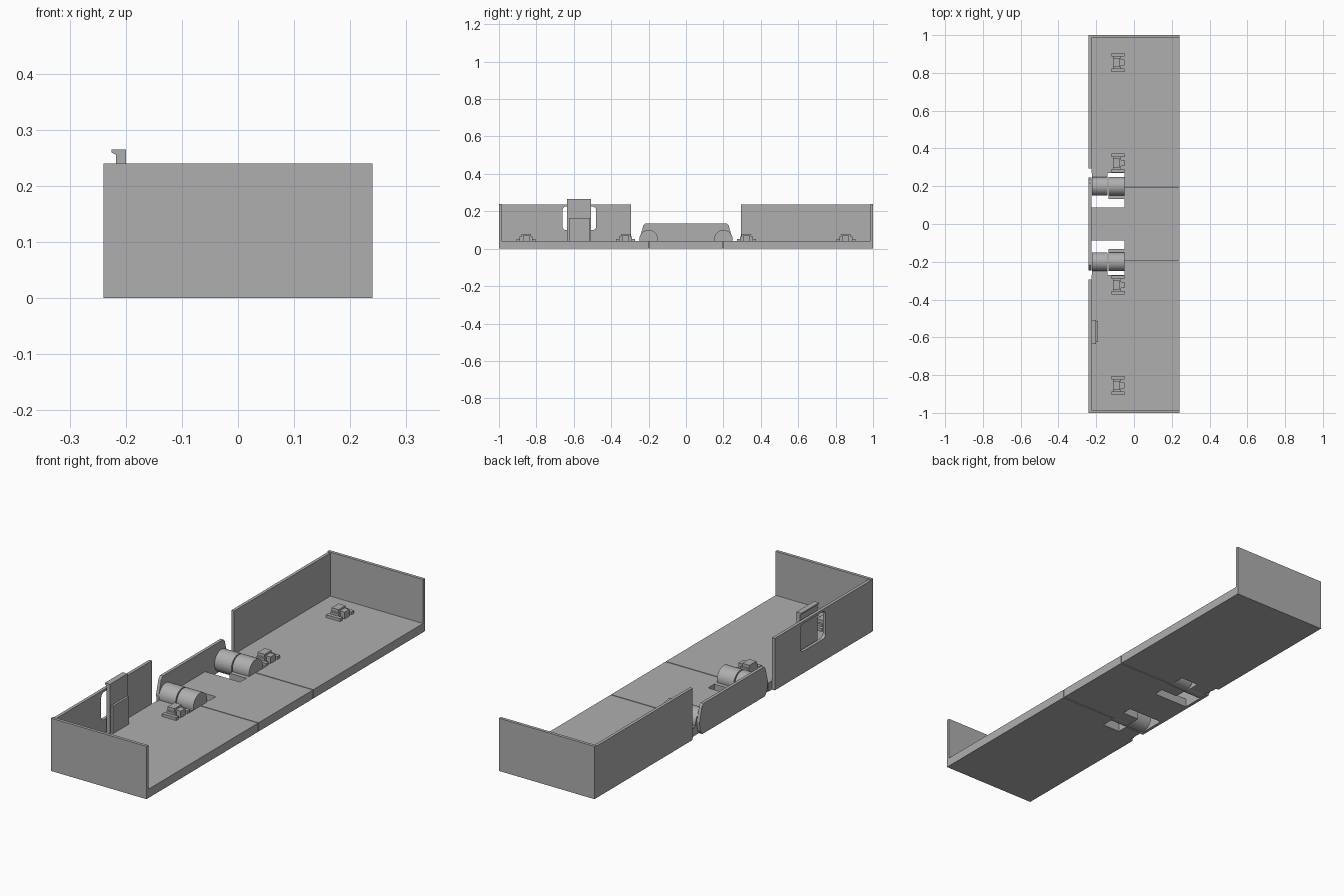
import bpy, bmesh, math
from mathutils import Vector

old = bpy.data.objects.get("Cube")
if old:
    bpy.data.objects.remove(old, do_unlink=True)

grey = bpy.data.materials.new("plain_grey")
grey.use_nodes = True
grey.diffuse_color = (0.43, 0.43, 0.43, 1)
grey.node_tree.nodes["Principled BSDF"].inputs["Base Color"].default_value = (0.43, 0.43, 0.43, 1)


def prism(name, points, axis, low, high):
    """Extrude a 2D outline along x, y or z."""
    def place(p, t):
        return {"x": (t, *p), "y": (p[0], t, p[1]), "z": (*p, t)}[axis]
    bm = bmesh.new()
    face = bm.faces.new([bm.verts.new(place(p, low)) for p in points])
    made = bmesh.ops.extrude_face_region(bm, geom=[face])
    verts = [v for v in made["geom"] if isinstance(v, bmesh.types.BMVert)]
    shift = Vector(place((0, 0), high - low))
    bmesh.ops.translate(bm, verts=verts, vec=shift)
    bmesh.ops.recalc_face_normals(bm, faces=bm.faces)
    mesh = bpy.data.meshes.new(name)
    bm.to_mesh(mesh)
    bm.free()
    obj = bpy.data.objects.new(name, mesh)
    bpy.context.collection.objects.link(obj)
    mesh.materials.append(grey)
    return obj


def box(name, x, y, z):
    y = sorted(y)
    return prism(name, [(x[0], y[0]), (x[1], y[0]), (x[1], y[1]), (x[0], y[1])], "z", *z)


def smooth(obj):
    bpy.ops.object.select_all(action="DESELECT")
    obj.select_set(True)
    bpy.context.view_layer.objects.active = obj
    bpy.ops.object.shade_smooth_by_angle(angle=math.radians(30))


IN, OUT, SLOT = -0.226, -0.24, -0.05    # inner wall face, outer wall face, slot edge
EDGE, THICK = 0.24, 0.04

# Centre floor with a tongue between the hinge slots
prism("centre_floor", [(SLOT, -0.195), (EDGE, -0.195), (EDGE, 0.195), (SLOT, 0.195),
                       (SLOT, 0.087), (IN, 0.087), (IN, -0.087), (SLOT, -0.087)], "z", 0, THICK)

# Centre side wall with sloped ends
half = [(0.225, 0.0), (0.24, 0.02), (0.246, 0.06), (0.228, 0.125), (0.218, 0.136)]
prism("centre_wall", half + [(-y, z) for y, z in reversed(half)], "x", OUT, IN)

for s, side in ((-1, "front"), (1, "back")):
    # Outer floor, end wall and side wall
    prism(side + "_floor", [(SLOT, s * 0.199), (EDGE, s * 0.199), (EDGE, s * 0.986),
                            (IN, s * 0.986), (IN, s * 0.27), (SLOT, s * 0.27)], "z", 0, THICK)
    box(side + "_end_wall", (OUT, EDGE), (s * 0.986, s), (0, 0.24))
    wall = box(side + "_side_wall", (OUT, IN), (s * 0.295, s * 0.986), (0, 0.236))

    # Rounded window behind the latch
    if s < 0:
        r, outline = 0.018, []
        for cy, cz, start in ((-0.498, 0.207, 0), (-0.642, 0.207, 90),
                              (-0.642, 0.118, 180), (-0.498, 0.118, 270)):
            for k in range(5):
                a = math.radians(start + 22.5 * k)
                outline.append((cy + r * math.cos(a), cz + r * math.sin(a)))
        cutter = prism("window_cutter", outline, "x", -0.3, -0.2)
        cutter.hide_render = True
        cut = wall.modifiers.new("window", "BOOLEAN")
        cut.object, cut.operation, cut.solver = cutter, "DIFFERENCE", "EXACT"
        bpy.context.view_layer.objects.active = wall
        bpy.ops.object.modifier_apply(modifier=cut.name)
        bpy.data.objects.remove(cutter, do_unlink=True)

    # Two hinge knuckles, each with a flat leaf
    circle = [(s * 0.2 + 0.05 * math.cos(k * math.pi / 16),
               0.05 + 0.05 * math.sin(k * math.pi / 16)) for k in range(32)]
    smooth(prism(side + "_outer_knuckle", circle, "x", -0.223, -0.139))
    smooth(prism(side + "_inner_knuckle", circle, "x", -0.134, SLOT))
    box(side + "_outer_leaf", (-0.223, -0.139), (s * 0.22, s * 0.272), (0, THICK))
    box(side + "_inner_leaf", (-0.134, SLOT), (s * 0.132, s * 0.19), (0, THICK))

    # Floor clips: two foot bars, a body and a raised catch
    for where, y in (("near", s * 0.323), ("far", s * 0.855)):
        clip = side + "_" + where + "_clip_"
        for t, end in ((-1, "front"), (1, "back")):
            box(clip + end + "_foot", (-0.12, SLOT), (y + t * 0.032, y + t * 0.05), (THICK, 0.053))
        box(clip + "body", (-0.11, -0.07), (y - 0.034, y + 0.034), (THICK, 0.064))
        box(clip + "catch", (-0.11, -0.075), (y - 0.025, y + 0.025), (0.06, 0.078))
        box(clip + "tab", (-0.08, SLOT), (y - 0.017, y + 0.017), (THICK, 0.07))

# Upright latch with a hooked top and a backing plate
prism("latch", [(-0.217, THICK), (-0.2, THICK), (-0.2, 0.265), (-0.225, 0.265),
                (-0.225, 0.259), (-0.217, 0.255)], "y", -0.635, -0.508)
box("latch_plate", (-0.2, -0.19), (-0.625, -0.513), (THICK, 0.165))
